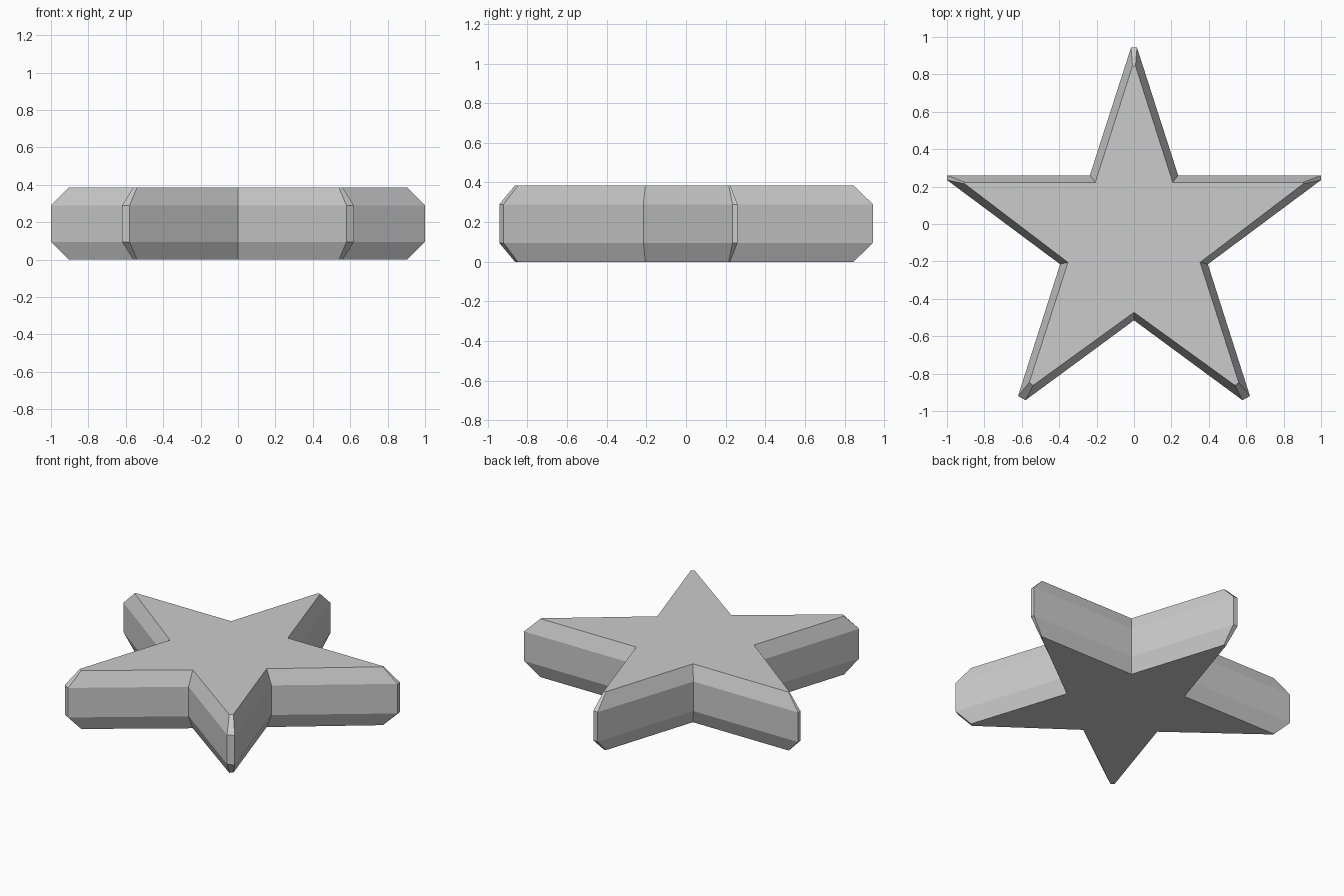
import bpy
import bmesh

cube = bpy.data.objects.get("Cube")
if cube:
    bpy.data.objects.remove(cube, do_unlink=True)

# One flat grey
grey = bpy.data.materials.new("plain_grey")
grey.use_nodes = True
colour = (0.6, 0.6, 0.6, 1.0)
grey.diffuse_color = colour
grey.node_tree.nodes["Principled BSDF"].inputs["Base Color"].default_value = colour

# Right half of the star outline, from the back tip round to the front notch
WIDE = [(0.016, 0.943), (0.236, 0.26), (1.0, 0.26), (1.0, 0.235),
        (0.395, -0.215), (0.62, -0.92), (0.58, -0.942), (0, -0.515)]
FLAT = [(0.008, 0.845), (0.207, 0.223), (0.905, 0.223), (0.905, 0.215),
        (0.353, -0.205), (0.56, -0.848), (0.54, -0.863), (0, -0.472)]


def full_outline(half):
    """Mirror the half outline across x, sharing the notch point."""
    return half + [(-x, y) for x, y in reversed(half[:-1])]


# Bevelled star: four stacked rings joined by quads and closed by two caps
bm = bmesh.new()
rings = []
for half, z in ((FLAT, 0), (WIDE, 0.095), (WIDE, 0.29), (FLAT, 0.385)):
    rings.append([bm.verts.new((x, y, z)) for x, y in full_outline(half)])
for low, high in zip(rings, rings[1:]):
    for i in range(len(low)):
        j = (i + 1) % len(low)
        bm.faces.new((low[i], low[j], high[j], high[i]))
bm.faces.new(rings[0])
bm.faces.new(rings[-1][::-1])
bmesh.ops.recalc_face_normals(bm, faces=bm.faces)

mesh = bpy.data.meshes.new("star_body")
bm.to_mesh(mesh)
bm.free()
mesh.materials.append(grey)
star = bpy.data.objects.new("star_body", mesh)
bpy.context.collection.objects.link(star)
